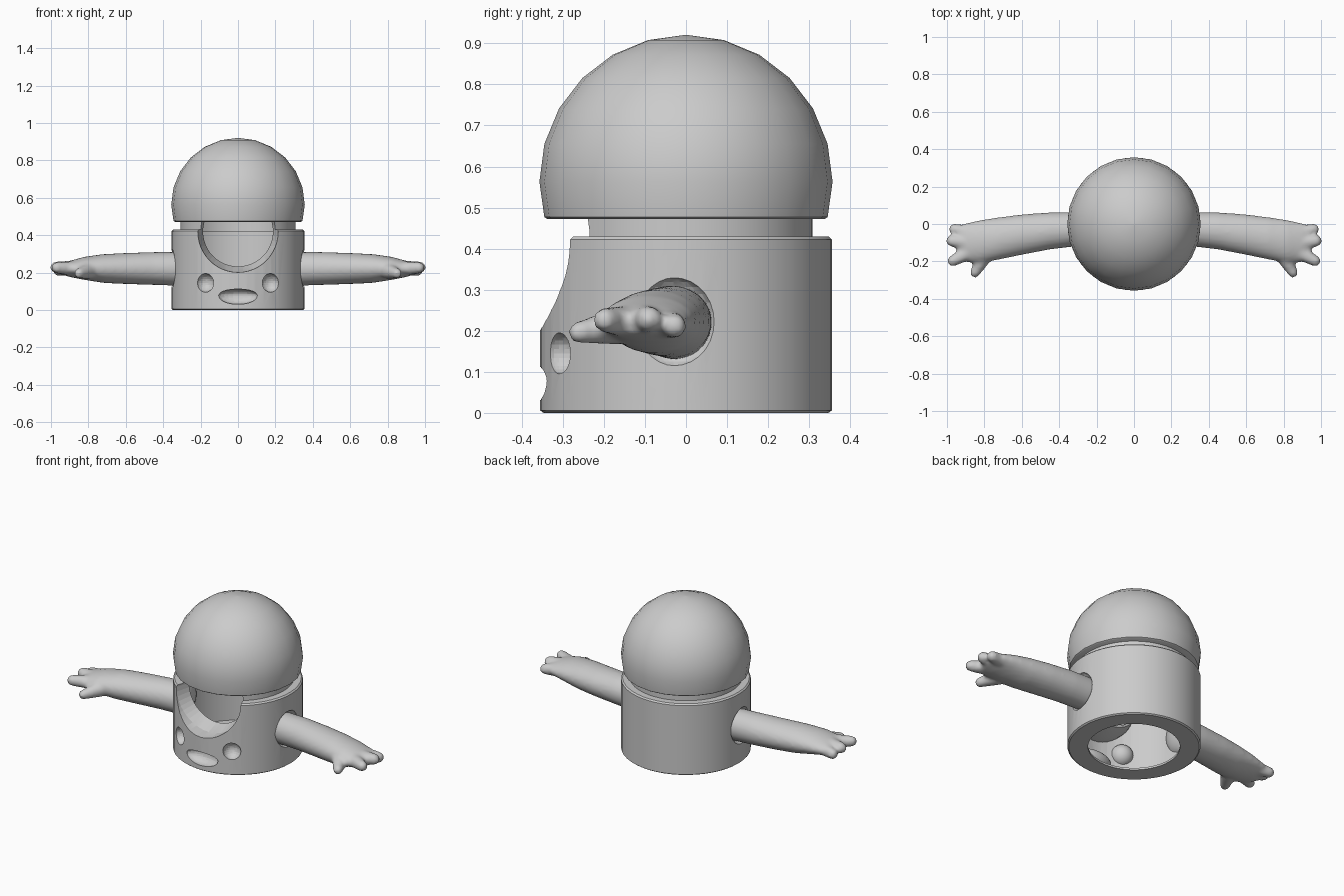
import bpy, bmesh, math
from mathutils import Vector

if "Cube" in bpy.data.objects:
    bpy.data.objects.remove(bpy.data.objects["Cube"])

grey = bpy.data.materials.new("plain grey")
grey.diffuse_color = (0.6, 0.6, 0.6, 1)
grey.use_nodes = True
grey.node_tree.nodes["Principled BSDF"].inputs["Base Color"].default_value = grey.diffuse_color


def finish(name, bm):
    bmesh.ops.recalc_face_normals(bm, faces=bm.faces)
    me = bpy.data.meshes.new(name)
    bm.to_mesh(me)
    bm.free()
    me.materials.append(grey)
    ob = bpy.data.objects.new(name, me)
    bpy.context.collection.objects.link(ob)
    return ob


def loft(bm, rings):
    """Skin a list of point rings and cap both ends."""
    loops = [[bm.verts.new(p) for p in ring] for ring in rings]
    n = len(loops[0])
    for a, b in zip(loops, loops[1:]):
        for i in range(n):
            j = (i + 1) % n
            bm.faces.new((a[i], a[j], b[j], b[i]))
    bm.faces.new(loops[0])
    bm.faces.new(loops[-1])


def angles(n):
    return [2 * math.pi * i / n for i in range(n)]


def lathe(name, profile, n):
    """Solid of revolution about z from (radius, height) points."""
    bm = bmesh.new()
    loft(bm, [[(r * math.cos(a), r * math.sin(a), z) for a in angles(n)] for r, z in profile])
    return finish(name, bm)


def ellipsoid(name, centre, radii, top=1.0):
    """Ellipsoid whose upper half can be flattened."""
    bm = bmesh.new()
    bmesh.ops.create_uvsphere(bm, u_segments=24, v_segments=14, radius=1)
    for v in bm.verts:
        if v.co.z > 0:
            v.co.z *= top
        v.co = Vector([c + r * k for c, r, k in zip(centre, radii, v.co)])
    return finish(name, bm)


def tunnel(name, grow, end):
    """Round face opening that narrows toward the inside."""
    bm = bmesh.new()
    steps = [(0.222, -0.42), (0.215, -0.28), (0.187, -0.2), (0.187, end)]
    if grow:
        steps = steps[:3]
    loft(bm, [[((r + grow) * math.cos(a), y, 0.42 + (r + grow) * math.sin(a))
               for a in angles(48)] for r, y in steps])
    return finish(name, bm)


def cut(ob, cutter):
    m = ob.modifiers.new("cut", 'BOOLEAN')
    m.operation = 'DIFFERENCE'
    m.solver = 'EXACT'
    m.object = cutter
    cutter.hide_render = True


def bake(ob, angle=35):
    bpy.ops.object.select_all(action='DESELECT')
    ob.select_set(True)
    bpy.context.view_layer.objects.active = ob
    bpy.ops.object.convert(target='MESH')
    bpy.ops.object.shade_smooth_by_angle(angle=math.radians(angle))


def dents(g):
    """Face opening, mouth, eye pits and arm sockets, optionally enlarged."""
    out = [tunnel("opening_cutter", g, -0.12),
           ellipsoid("mouth_cutter", (0, -0.345, 0.078), (0.105 + g, 0.05 + g, 0.048 + g), 0.72)]
    for s in (-1, 1):
        out.append(ellipsoid("eye_cutter", (s * 0.175, -0.309, 0.145), (0.05 + g,) * 3))
        out.append(ellipsoid("socket_cutter", (s * 0.36, -0.03, 0.222),
                             (0.05 + g, 0.102 + g, 0.108 + g)))
    return out


# Hollow drum body with a stepped neck; the walls follow every dent inside
body = lathe("body", [(0.347, 0), (0.355, 0.006), (0.355, 0.422), (0.347, 0.43),
                      (0.308, 0.43), (0.308, 0.476)], 48)
cavity = lathe("cavity_cutter", [(0.245, -0.02), (0.245, 0.012), (0.34, 0.012),
                                 (0.34, 0.418), (0.295, 0.418), (0.295, 0.5)], 48)
thick, thin = dents(0.012), dents(0)
for c in thick:
    cut(cavity, c)
bake(cavity)
cut(body, cavity)
for c in thin:
    cut(body, c)
bake(body)
for c in thick + thin + [cavity]:
    bpy.data.objects.remove(c)

# Domed head
R, C = 0.357, 0.563
dome = [(0.338, 0.472), (0.345, 0.477)]
dome += [(R * math.cos(t), C + R * math.sin(t)) for t in
         [math.radians(d) for d in (0, 15, 30, 45, 60, 75, 89)]]
head = lathe("head", dome, 24)
bake(head, 40)

# Arm: oval tube (x, y centre, z centre, y radius, z radius)
arm_rings = [(0.315, -0.028, 0.22, 0.092, 0.09), (0.45, -0.037, 0.222, 0.099, 0.088),
             (0.6, -0.057, 0.222, 0.108, 0.083), (0.72, -0.077, 0.222, 0.113, 0.077),
             (0.82, -0.094, 0.223, 0.115, 0.062), (0.9, -0.1, 0.22, 0.104, 0.043),
             (0.945, -0.098, 0.218, 0.085, 0.028)]
bm = bmesh.new()
loft(bm, [[(x, y + ry * math.cos(a), z + rz * math.sin(a)) for a in angles(24)]
          for x, y, z, ry, rz in arm_rings])

# Fingers: tapered pegs with round tips (base, tip centre, base radius, tip radius)
fingers = [((0.8, -0.17, 0.21), (0.85, -0.26, 0.196), 0.045, 0.027),
           ((0.88, -0.15, 0.222), (0.968, -0.197, 0.226), 0.04, 0.03),
           ((0.89, -0.1, 0.225), (0.972, -0.09, 0.228), 0.04, 0.032),
           ((0.87, -0.05, 0.22), (0.96, -0.028, 0.212), 0.04, 0.03)]
for base, tip, r0, r1 in fingers:
    base, tip = Vector(base), Vector(tip)
    along = (tip - base).normalized()
    side = along.cross(Vector((0, 0, 1))).normalized()
    up = side.cross(along)
    stations = [(base, r0)]
    for d in (0, 25, 50, 70, 85):
        t = math.radians(d)
        stations.append((tip + along * r1 * math.sin(t), r1 * math.cos(t)))
    loft(bm, [[p + side * r * math.cos(a) + up * r * math.sin(a) for a in angles(14)]
              for p, r in stations])

# Blend palm and fingers together, then mirror to the other side
arms = finish("arms", bm)
blend = arms.modifiers.new("blend", 'REMESH')
blend.mode = 'VOXEL'
blend.voxel_size = 0.011
soft = arms.modifiers.new("soften", 'SMOOTH')
soft.factor = 0.5
soft.iterations = 4
mirror = arms.modifiers.new("mirror", 'MIRROR')
bake(arms, 60)
